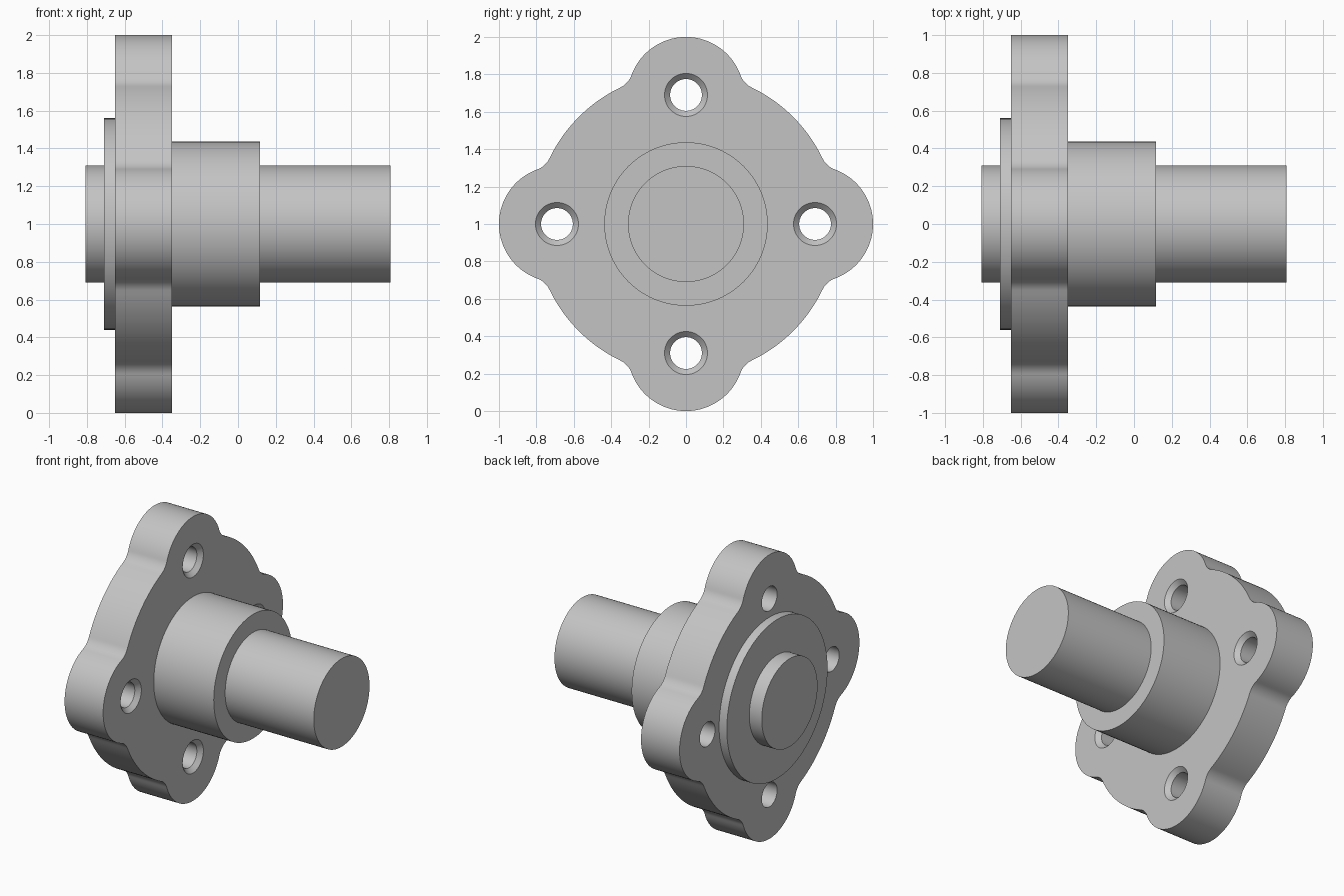
import bpy, bmesh
from math import sin, cos, pi, atan2, sqrt, radians
from mathutils import Matrix, Vector

cube = bpy.data.objects.get("Cube")
if cube:
    bpy.data.objects.remove(cube, do_unlink=True)

steel = bpy.data.materials.new("grey_steel")
steel.use_nodes = True
GREY = (0.55, 0.55, 0.55, 1)
steel.diffuse_color = GREY
steel.node_tree.nodes["Principled BSDF"].inputs["Base Color"].default_value = GREY

AXIS_Z = 1.0               # height of the shaft axis
BACK, FRONT = -0.65, -0.35  # flange faces along x
DISC_R, EAR_R, FILLET_R, BOLT_R = 0.81, 0.31, 0.12, 0.69


def new_object(name, bm):
    bmesh.ops.recalc_face_normals(bm, faces=bm.faces)
    mesh = bpy.data.meshes.new(name)
    bm.to_mesh(mesh)
    bm.free()
    mesh.materials.append(steel)
    obj = bpy.data.objects.new(name, mesh)
    bpy.context.collection.objects.link(obj)
    return obj


def lathe(bm, profile, centre, steps):
    """Revolve (x, radius) pairs about an x-parallel line and cap both ends."""
    rings = [[bm.verts.new((x, centre[0] + r * cos(2 * pi * i / steps),
                            centre[1] + r * sin(2 * pi * i / steps)))
              for i in range(steps)] for x, r in profile]
    for a, b in zip(rings, rings[1:]):
        for i in range(steps):
            j = (i + 1) % steps
            bm.faces.new((a[i], a[j], b[j], b[i]))
    bm.faces.new(rings[0])
    bm.faces.new(rings[-1])


def arc(cx, cy, r, a0, a1, n):
    return [Vector((cx + r * cos(a0 + (a1 - a0) * i / n),
                    cy + r * sin(a0 + (a1 - a0) * i / n))) for i in range(n + 1)]


def smooth(obj):
    bpy.ops.object.select_all(action='DESELECT')
    obj.select_set(True)
    bpy.context.view_layer.objects.active = obj
    bpy.ops.object.shade_smooth_by_angle(angle=radians(30))


# Flange outline: one quarter from ear tip to ear tip, with tangent fillets
d1, d2 = DISC_R + FILLET_R, EAR_R + FILLET_R
fx = (d1 * d1 - d2 * d2 + BOLT_R * BOLT_R) / (2 * BOLT_R)
fy = sqrt(d1 * d1 - fx * fx)
ear_angle = atan2(fy, fx - BOLT_R)
disc_angle = atan2(fy, fx)
half = (arc(BOLT_R, 0, EAR_R, 0, ear_angle, 24)
        + arc(fx, fy, FILLET_R, ear_angle + pi, disc_angle + pi, 10)[1:]
        + arc(0, 0, DISC_R, disc_angle, pi / 4, 14)[1:])
quarter = half + [Vector((p.y, p.x)) for p in reversed(half[1:-1])]
outline = [Matrix.Rotation(k * pi / 2, 2) @ p for k in range(4) for p in quarter]

bm = bmesh.new()
face = bm.faces.new([bm.verts.new((BACK, p.x, AXIS_Z + p.y)) for p in outline])
ext = bmesh.ops.extrude_face_region(bm, geom=[face], use_keep_orig=True)
bmesh.ops.translate(bm, vec=(FRONT - BACK, 0, 0),
                    verts=[v for v in ext["geom"] if isinstance(v, bmesh.types.BMVert)])
flange = new_object("flange", bm)

# Four countersunk bolt holes
bm = bmesh.new()
for k in range(4):
    a = k * pi / 2
    lathe(bm, [(BACK - 0.1, 0.085), (FRONT - 0.03, 0.085), (FRONT, 0.115), (FRONT + 0.1, 0.115)],
          (BOLT_R * cos(a), AXIS_Z + BOLT_R * sin(a)), 48)
cutter = new_object("bolt_hole_cutter", bm)
cutter.hide_render = True
mod = flange.modifiers.new("bolt_holes", 'BOOLEAN')
mod.operation = 'DIFFERENCE'
mod.solver = 'EXACT'
mod.object = cutter
bpy.context.view_layer.objects.active = flange
bpy.ops.object.modifier_apply(modifier=mod.name)
bpy.data.objects.remove(cutter, do_unlink=True)
smooth(flange)

# Stepped shaft: rear boss, locating collar, hub and long journal
bm = bmesh.new()
lathe(bm, [(-0.807, 0.31), (-0.71, 0.31), (-0.71, 0.56), (-0.6, 0.56), (-0.6, 0.437),
           (0.117, 0.437), (0.117, 0.31), (0.807, 0.31)], (0, AXIS_Z), 96)
smooth(new_object("stepped_shaft", bm))
